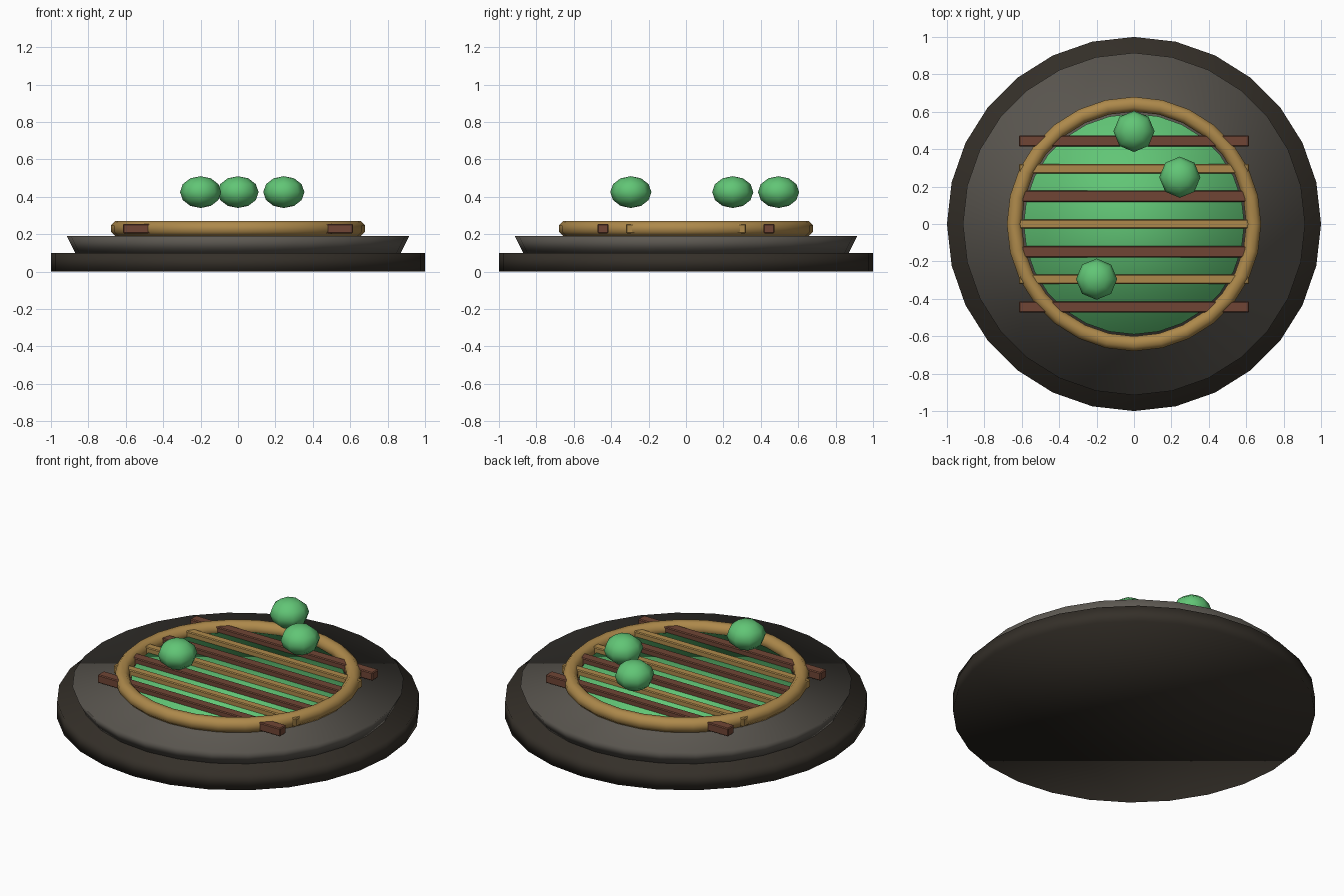
import bpy, bmesh, math

if "Cube" in bpy.data.objects:
    bpy.data.objects.remove(bpy.data.objects["Cube"])


def material(name, rgb):
    m = bpy.data.materials.new(name)
    m.diffuse_color = (*rgb, 1)
    m.use_nodes = True
    m.node_tree.nodes["Principled BSDF"].inputs["Base Color"].default_value = m.diffuse_color
    return m


DARK = material("dark_stone", (0.035, 0.029, 0.022))
STONE = material("grey_stone", (0.11, 0.10, 0.085))
GREEN = material("green", (0.12, 0.56, 0.18))
GOLD = material("gold_wood", (0.42, 0.25, 0.07))
BROWN = material("brown_wood", (0.16, 0.06, 0.035))


def finish(bm, name, mat, smooth=True):
    bmesh.ops.recalc_face_normals(bm, faces=bm.faces)
    me = bpy.data.meshes.new(name)
    bm.to_mesh(me)
    bm.free()
    for p in me.polygons:
        p.use_smooth = smooth
    me.materials.append(mat)
    ob = bpy.data.objects.new(name, me)
    bpy.context.collection.objects.link(ob)
    return ob


def disc(name, r_low, r_high, z0, z1, sides, mat):
    """Capped cylinder or frustum between two heights."""
    bm = bmesh.new()
    loops = [[bm.verts.new((r * math.cos(2 * math.pi * i / sides),
                            r * math.sin(2 * math.pi * i / sides), z))
              for i in range(sides)] for r, z in ((r_low, z0), (r_high, z1))]
    low, high = loops
    for i in range(sides):
        j = (i + 1) % sides
        bm.faces.new((low[i], low[j], high[j], high[i]))
    bm.faces.new(low[::-1])
    bm.faces.new(high)
    return finish(bm, name, mat)


def ring(name, radius, tube, z, sides, tube_sides, mat):
    """Ring whose cross-section has a flat top and flat outer side."""
    bm = bmesh.new()
    loops = []
    for i in range(sides):
        a = 2 * math.pi * i / sides
        loop = []
        for k in range(tube_sides):
            b = 2 * math.pi * (k + 0.5) / tube_sides
            r = radius + tube * math.cos(b)
            loop.append(bm.verts.new((r * math.cos(a), r * math.sin(a), z + tube * math.sin(b))))
        loops.append(loop)
    for i in range(sides):
        p, q = loops[i], loops[(i + 1) % sides]
        for k in range(tube_sides):
            n = (k + 1) % tube_sides
            bm.faces.new((p[k], q[k], q[n], p[n]))
    return finish(bm, name, mat)


def slat(name, y, width, height, mat):
    bm = bmesh.new()
    bmesh.ops.create_cube(bm, size=1)
    bmesh.ops.scale(bm, vec=(1.23, width, height), verts=bm.verts)
    bmesh.ops.bevel(bm, geom=bm.edges[:], offset=0.005, segments=1, affect='EDGES')
    ob = finish(bm, name, mat, smooth=False)
    ob.location = (0, y, 0.23)


def ball(name, x, y):
    bm = bmesh.new()
    bmesh.ops.create_uvsphere(bm, u_segments=8, v_segments=6, radius=0.11)
    bmesh.ops.scale(bm, vec=(1, 1, 0.085 / 0.11), verts=bm.verts)
    ob = finish(bm, name, GREEN)
    ob.location = (x, y, 0.425)


# Stepped base, green pool and wooden rim
disc("base", 1.0, 1.0, 0.0, 0.10, 28, DARK)
disc("plate", 0.87, 0.915, 0.10, 0.19, 28, STONE)
disc("green_disc", 0.59, 0.59, 0.18, 0.225, 28, GREEN)
ring("rim", 0.64, 0.043, 0.23, 28, 8, GOLD)

# Grate slats, alternating woods
for i in range(-3, 4):
    if i % 2:
        slat(f"brown_slat_{i + 4}", i * 0.148, 0.06, 0.05, BROWN)
    else:
        slat(f"gold_slat_{i + 4}", i * 0.148, 0.05, 0.05, GOLD)

# Floating bubbles
for n, (x, y) in enumerate(((0, 0.495), (0.245, 0.25), (-0.2, -0.295))):
    ball(f"bubble_{n + 1}", x, y)
